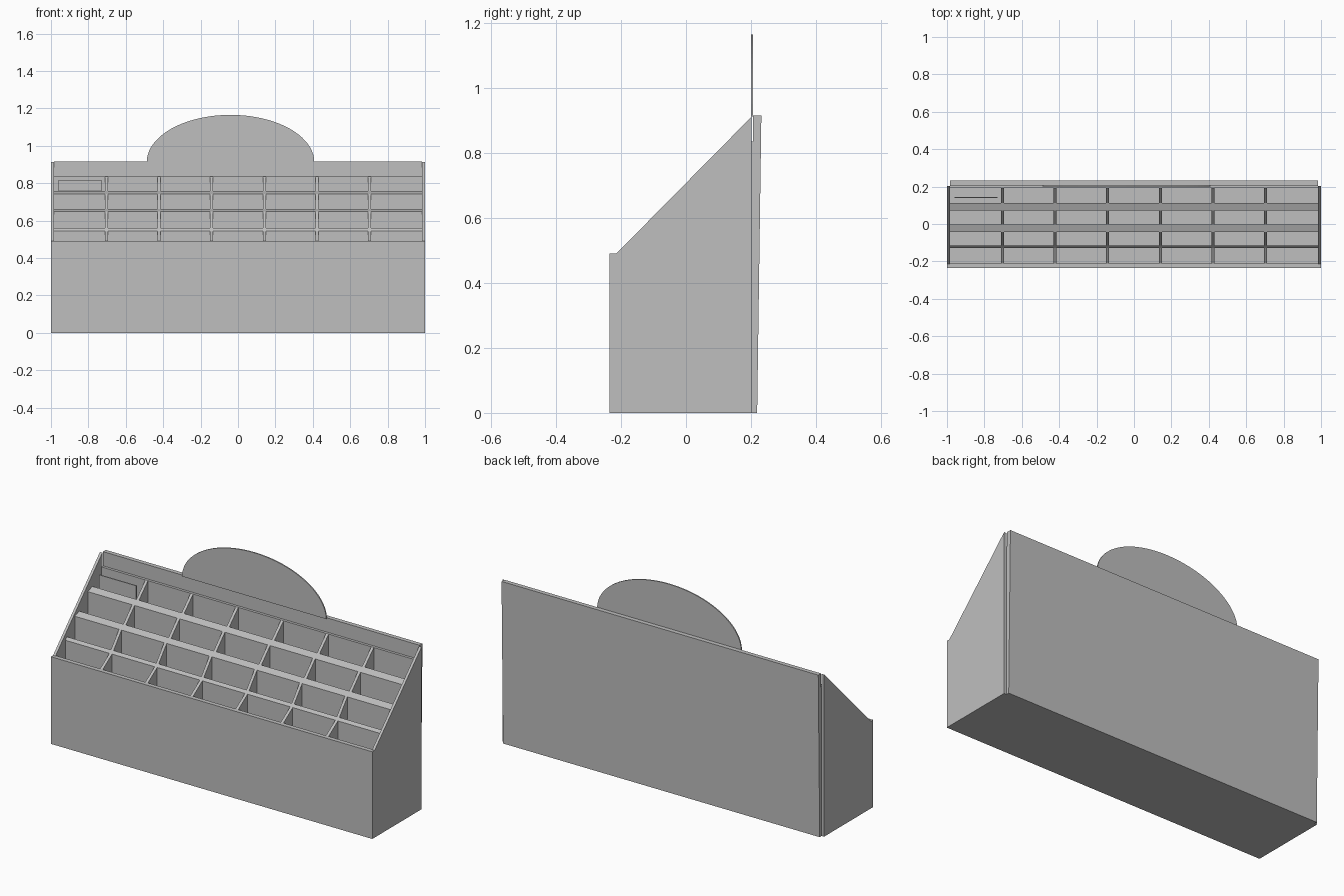
import bpy, bmesh, math

cube = bpy.data.objects.get("Cube")
if cube:
    bpy.data.objects.remove(cube, do_unlink=True)

grey = bpy.data.materials.new("plain grey")
grey.use_nodes = True
colour = (0.52, 0.52, 0.52, 1)
grey.diffuse_color = colour
grey.node_tree.nodes["Principled BSDF"].inputs["Base Color"].default_value = colour


def extrude(name, points, offset):
    """Solid made by sweeping a planar outline along an offset."""
    bm = bmesh.new()
    face = bm.faces.new([bm.verts.new(p) for p in points])
    swept = bmesh.ops.extrude_face_region(bm, geom=[face])["geom"]
    verts = [g for g in swept if isinstance(g, bmesh.types.BMVert)]
    bmesh.ops.translate(bm, verts=verts, vec=offset)
    bmesh.ops.recalc_face_normals(bm, faces=bm.faces)
    mesh = bpy.data.meshes.new(name)
    bm.to_mesh(mesh)
    bm.free()
    mesh.materials.append(grey)
    obj = bpy.data.objects.new(name, mesh)
    bpy.context.collection.objects.link(obj)
    return obj


def across(name, profile, x0, x1):
    """Side profile (y, z) swept from x0 to x1."""
    return extrude(name, [(x0, y, z) for y, z in profile], (x1 - x0, 0, 0))


def rect(y0, y1, z0, z1):
    return [(y0, z0), (y1, z0), (y1, z1), (y0, z1)]


INNER = 0.985
FLOOR = 0.015

# Sloping side panels
side = [(-0.235, 0), (0.202, 0), (0.202, 0.912), (-0.215, 0.49), (-0.235, 0.49)]
across("left_side_panel", side, INNER, 1)
across("right_side_panel", side, -1, -INNER)

# Base, front wall and slightly wedge-shaped back panel
across("base", rect(-0.235, 0.218, 0, FLOOR), -INNER, INNER)
across("front_wall", rect(-0.235, -0.21, 0, 0.49), -INNER, INNER)
across("back_panel", [(0.207, 0), (0.219, 0), (0.232, 0.916), (0.207, 0.916)],
       -INNER, INNER)

# Stepped tier walls: front y, back y, front top, back top
tiers = [
    (-0.127, -0.114, 0.545, 0.56),
    (-0.043, -0.004, 0.648, 0.662),
    (0.073, 0.112, 0.742, 0.757),
    (0.192, 0.207, 0.836, 0.836),
]
for i, (y0, y1, z0, z1) in enumerate(tiers, 1):
    across(f"tier_wall_{i}", [(y0, FLOOR), (y1, FLOOR), (y1, z1), (y0, z0)],
           -INNER, INNER)

# Pocket dividers sloping between neighbouring tier walls
front_y, front_z = -0.21, 0.49
for row, (y0, y1, z0, z1) in enumerate(tiers, 1):
    profile = [(front_y, FLOOR), (y0, FLOOR), (y0, z0), (front_y, front_z)]
    for col in range(6):
        x = (col - 2.5) * 0.281
        across(f"divider_{row}_{col + 1}", profile, x - 0.008, x + 0.008)
    front_y, front_z = y1, z1

# Small card standing in the rear right pocket
across("pocket_card", rect(0.138, 0.144, 0.6, 0.818), -0.96, -0.73)

# Half-oval header board
steps = 40
arc = [(-0.04 + 0.448 * math.cos(math.pi * i / steps), 0.2,
        0.912 + 0.253 * math.sin(math.pi * i / steps)) for i in range(steps + 1)]
extrude("header_board", arc, (0, 0.007, 0))
